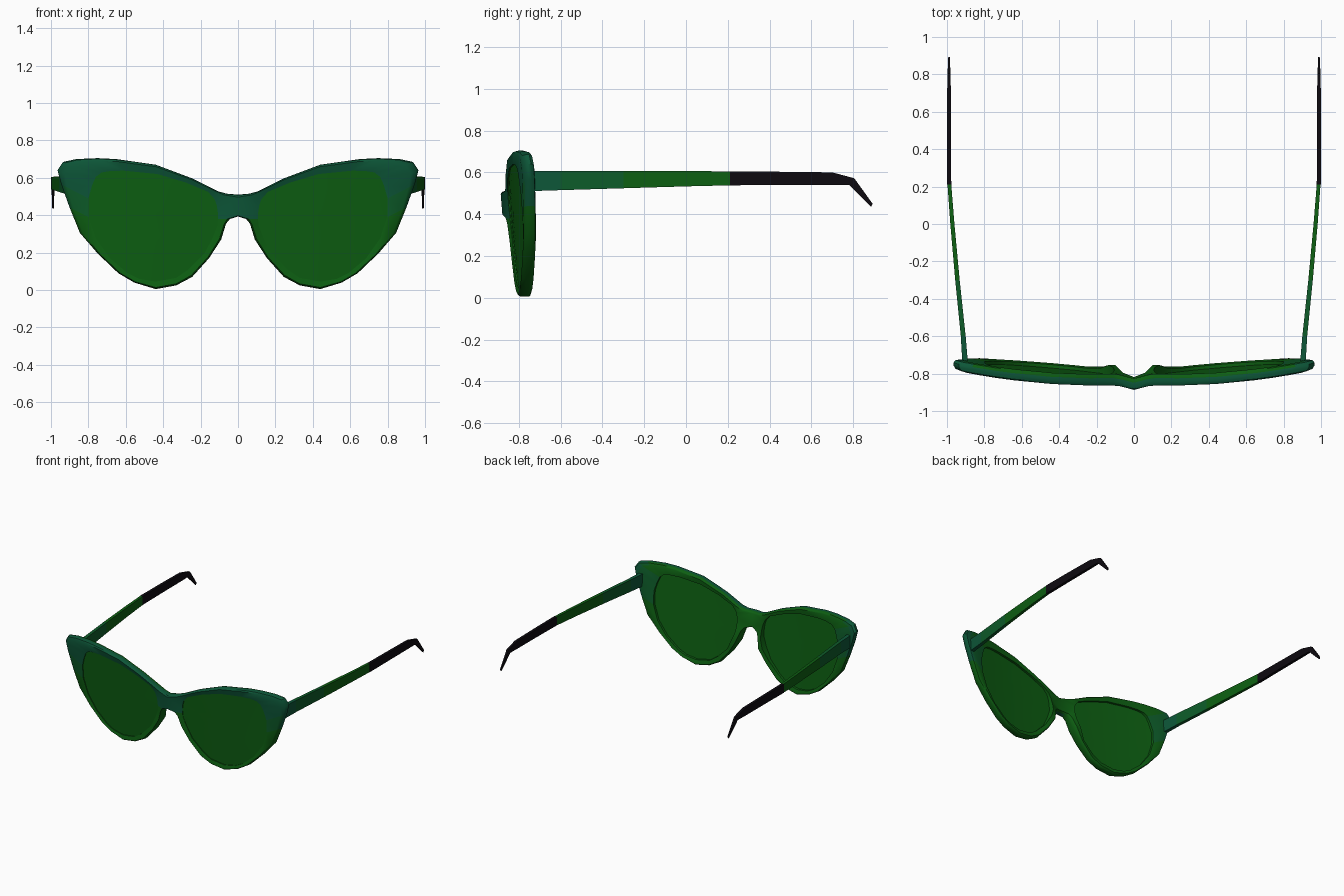
import bpy, bmesh
from math import exp

if "Cube" in bpy.data.objects:
    bpy.data.objects.remove(bpy.data.objects["Cube"])

def material(name, rgb):
    m = bpy.data.materials.new(name)
    m.diffuse_color = (*rgb, 1)
    m.use_nodes = True
    m.node_tree.nodes["Principled BSDF"].inputs["Base Color"].default_value = m.diffuse_color
    return m

GREEN = material("green", (0.004, 0.115, 0.006))
BLEND = material("blend", (0.004, 0.105, 0.022))
TEAL = material("teal", (0.004, 0.095, 0.04))
BLACK = material("black", (0.004, 0.003, 0.005))

# Outer rim point and matching lens-opening point (x, z), bridge top round to bridge bottom
PAIRS = [
    ((0, .51), (.113, .45)), ((.06, .515), (.125, .485)), ((.107, .528), (.16, .525)),
    ((.24, .595), (.28, .575)), ((.44, .67), (.43, .62)), ((.65, .70), (.61, .638)),
    ((.75, .705), (.68, .637)), ((.865, .70), (.73, .628)), ((.935, .685), (.76, .605)),
    ((.965, .64), (.78, .56)), ((.945, .565), (.80, .49)), ((.90, .44), (.798, .39)),
    ((.845, .305), (.76, .275)), ((.75, .195), (.685, .17)), ((.64, .09), (.59, .09)),
    ((.555, .04), (.53, .06)), ((.44, .005), (.44, .045)), ((.33, .025), (.33, .065)),
    ((.245, .07), (.265, .11)), ((.155, .17), (.18, .195)), ((.09, .27), (.135, .28)),
    ((.064, .355), (.11, .345)), ((.043, .38), (.107, .38)), ((0, .393), (.108, .415)),
]

def front_y(x, z):
    """Wrapped, slightly tilted front surface."""
    return -.87 + .1 * x * x + .08 * (.6 - z) - .025 * exp(-(x / .06) ** 2)

def depth(x, z):
    """Frame thickness, swelling into the nose pads."""
    return .06 + .04 * exp(-((x - .13) / .06) ** 2 - ((z - .3) / .13) ** 2)

def finish(name, bm, mats, angle=40):
    bmesh.ops.recalc_face_normals(bm, faces=bm.faces)
    me = bpy.data.meshes.new(name)
    bm.to_mesh(me)
    bm.free()
    ob = bpy.data.objects.new(name, me)
    bpy.context.collection.objects.link(ob)
    for m in mats:
        me.materials.append(m)
    mod = ob.modifiers.new("mirror", 'MIRROR')
    mod.use_clip = True
    bpy.ops.object.select_all(action='DESELECT')
    ob.select_set(True)
    bpy.context.view_layer.objects.active = ob
    bpy.ops.object.shade_smooth_by_angle(angle=angle * 3.14159 / 180)
    return ob

# Frame: rim section swept round the lens, open at the bridge for mirroring
# each row: blend towards the opening, fraction of depth
ROWS = [(1, .12), (.22, 0), (.06, .12), (0, .4), (0, .65), (.06, .9), (.22, 1), (1, .9)]
bm = bmesh.new()
grid = []
for t, d in ROWS:
    row = []
    for (ox, oz), (ix, iz) in PAIRS:
        x, z = ox + (ix - ox) * t, oz + (iz - oz) * t
        if ox == 0 and t < 1:
            x = 0
        row.append(bm.verts.new((x, front_y(x, z) + d * depth(x, z), z)))
    grid.append(row)
n = len(PAIRS)
for r in range(len(ROWS)):
    a, b = grid[r], grid[(r + 1) % len(ROWS)]
    for i in range(n):
        j = (i + 1) % n
        if j == 0 and r not in (0, 6, 7):
            continue
        f = bm.faces.new((a[i], a[j], b[j], b[i]))
        c = f.calc_center_median()
        if r < 4:
            score = (c.z - .42) / .16 + (c.x - .8) * 2 * (c.x > .8) + (c.x < .12 and c.z > .37)
        else:
            score = (c.x - .78) * 7 if c.z > .45 else 0
        f.material_index = 2 if score > .7 else 1 if score > .25 else 0
# bridge end strips of the front and back bevels lie on the mirror plane and stay open
finish("frame", bm, (GREEN, BLEND, TEAL))

# Lenses: thin curved plates made of concentric loops
bm = bmesh.new()
cx, cz = .45, .36
loops = []
for s, off in ((.3, .014), (.65, .014), (1.01, .014), (1.01, .036), (.65, .036), (.3, .036)):
    loop = []
    for _, (ix, iz) in PAIRS:
        x, z = cx + (ix - cx) * s, cz + (iz - cz) * s
        loop.append(bm.verts.new((x, front_y(x, z) + off, z)))
    loops.append(loop)
for a, b in zip(loops, loops[1:]):
    for i in range(n):
        j = (i + 1) % n
        bm.faces.new((a[i], a[j], b[j], b[i]))
bm.faces.new(loops[0])
bm.faces.new(loops[-1])
finish("lenses", bm, (GREEN,))

def arm(name, sections, mats, pick):
    """Box-section arm through (y, x, y_bottom, z_bottom, z_top, half_width)."""
    bm = bmesh.new()
    rings = []
    for y, x, yb, zb, zt, w in sections:
        rings.append([bm.verts.new(p) for p in
                      ((x - w, yb, zb), (x + w, yb, zb), (x + w, y, zt), (x - w, y, zt))])
    for k, (a, b) in enumerate(zip(rings, rings[1:])):
        for i in range(4):
            j = (i + 1) % 4
            bm.faces.new((a[i], a[j], b[j], b[i])).material_index = pick(k)
    bm.faces.new(rings[0])
    bm.faces.new(rings[-1])
    finish(name, bm, mats, 30)

# Temple arms, teal at the hinge fading to green
arm("temple_arms", [
    (-.755, .902, -.755, .51, .607, .015), (-.6, .913, -.6, .515, .607, .013),
    (-.3, .944, -.3, .524, .607, .012), (0, .971, 0, .533, .606, .011),
    (.21, .987, .21, .538, .605, .010)],
    (GREEN, BLEND, TEAL), lambda k: (2, 1, 0, 0)[k])

# Black ear tips bending down
arm("ear_tips", [
    (.21, .988, .21, .538, .605, .011), (.45, .989, .45, .540, .603, .011),
    (.70, .989, .70, .540, .600, .010), (.805, .989, .78, .540, .572, .008),
    (.893, .989, .885, .435, .45, .004)],
    (BLACK,), lambda k: 0)
